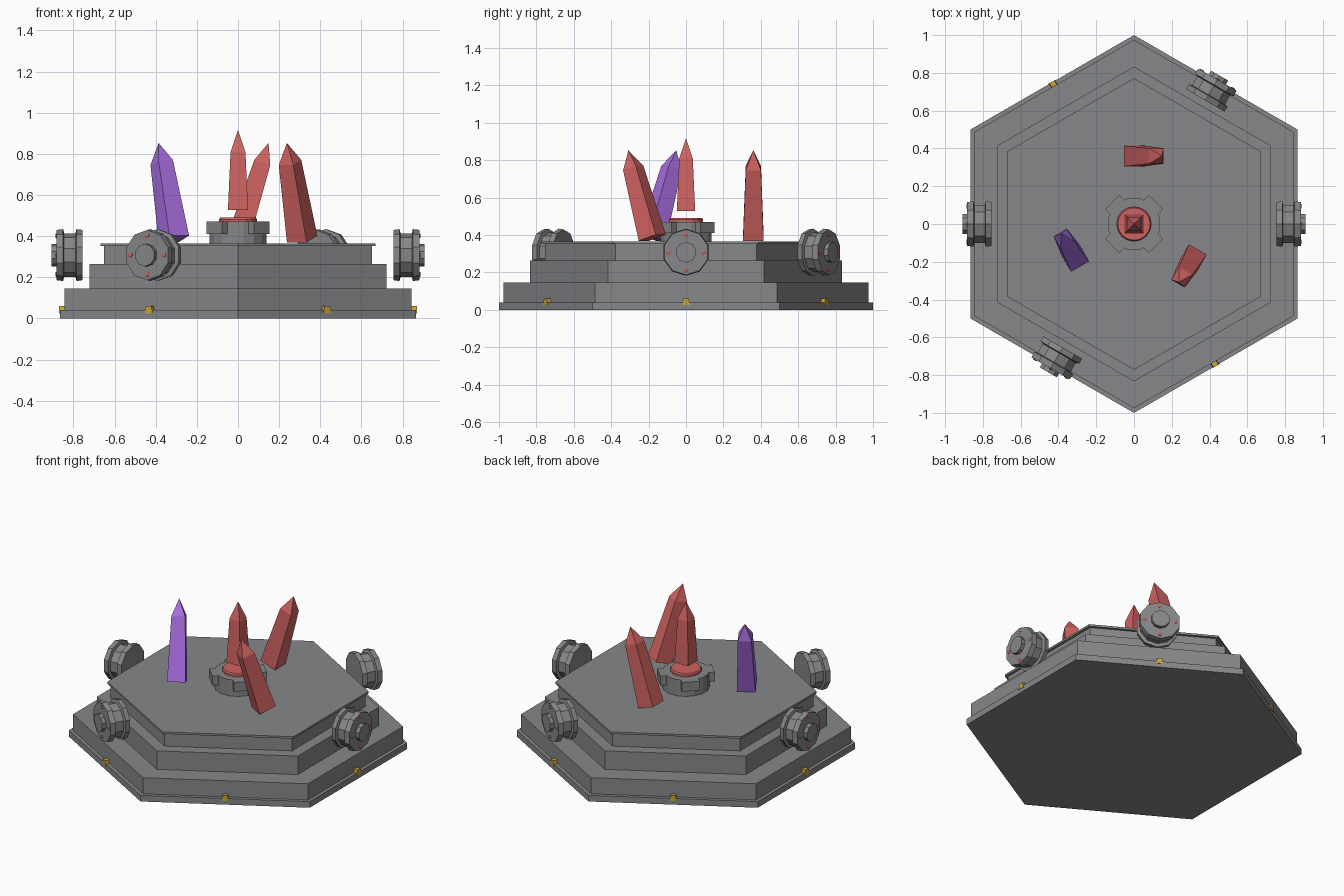
import bpy, bmesh
from math import pi, cos, sin, radians
from mathutils import Matrix

if "Cube" in bpy.data.objects:
    bpy.data.objects.remove(bpy.data.objects["Cube"])


def material(name, r, g, b):
    m = bpy.data.materials.new(name)
    m.use_nodes = True
    m.diffuse_color = (r, g, b, 1)
    m.node_tree.nodes["Principled BSDF"].inputs["Base Color"].default_value = (r, g, b, 1)
    return m


STONE = material("stone grey", 0.24, 0.245, 0.25)
RED = material("crystal red", 0.63, 0.125, 0.12)
PURPLE = material("crystal purple", 0.39, 0.155, 0.74)
GOLD = material("gold", 0.6, 0.38, 0.04)


def lathe(name, profile, sides, mat, matrix=Matrix(), start=0.0):
    """Stack of polygon rings from (radius, height) pairs, capped at both ends."""
    bm = bmesh.new()
    rings = []
    for r, h in profile:
        if r == 0:
            rings.append([bm.verts.new((0, 0, h))] * sides)
        else:
            angles = [start + 2 * pi * i / sides for i in range(sides)]
            rings.append([bm.verts.new((r * cos(a), r * sin(a), h)) for a in angles])
    for low, high in zip(rings, rings[1:]):
        for i in range(sides):
            j = (i + 1) % sides
            corners = [low[i], low[j], high[j], high[i]]
            bm.faces.new(list(dict.fromkeys(corners)))
    for ring, (r, h) in ((rings[0], profile[0]), (rings[-1], profile[-1])):
        if r > 0:
            bm.faces.new(ring)
    bmesh.ops.recalc_face_normals(bm, faces=bm.faces)
    mesh = bpy.data.meshes.new(name)
    bm.to_mesh(mesh)
    bm.free()
    mesh.materials.append(mat)
    mesh.transform(matrix)
    ob = bpy.data.objects.new(name, mesh)
    bpy.context.collection.objects.link(ob)
    return ob


def box(name, low, high, mat, matrix=Matrix(), top_scale=1.0):
    """Box between two corners, with its top optionally narrowed across y."""
    bm = bmesh.new()
    bmesh.ops.create_cube(bm, size=1)
    for v in bm.verts:
        v.co = [l + (c + 0.5) * (h - l) for c, l, h in zip(v.co, low, high)]
        if v.co.z > low[2] + 0.0001:
            v.co.y *= top_scale
    mesh = bpy.data.meshes.new(name)
    bm.to_mesh(mesh)
    bm.free()
    mesh.materials.append(mat)
    mesh.transform(matrix)
    ob = bpy.data.objects.new(name, mesh)
    bpy.context.collection.objects.link(ob)
    return ob


def turn(degrees, axis="Z"):
    return Matrix.Rotation(radians(degrees), 4, axis)


def move(x, y, z):
    return Matrix.Translation((x, y, z))


# Hexagonal stepped platform
TIERS = (("base_plate", 1.0, 0, 0.04), ("lower_step", 0.975, 0.04, 0.145),
         ("middle_step", 0.833, 0.145, 0.265), ("upper_step", 0.753, 0.265, 0.352),
         ("top_slab", 0.772, 0.352, 0.365))
for name, r, z0, z1 in TIERS:
    lathe(name, [(r, z0), (r, z1)], 6, STONE, start=pi / 2)

# Gold clip in the middle of each side
for k in range(6):
    box(f"gold_clip_{k + 1}", (0.835, -0.021, 0.025), (0.869, 0.021, 0.06), GOLD,
        turn(60 * k), 0.7)

# Grooved wheels on four of the six sides
WHEEL = [(0.122, 0.755), (0.126, 0.785), (0.106, 0.79), (0.106, 0.845),
         (0.126, 0.85), (0.122, 0.883)]
for k, angle in enumerate((0, 60, 180, 240), 1):
    place = turn(angle) @ move(0, 0, 0.308) @ turn(90, "Y")
    lathe(f"wheel_{k}", WHEEL, 10, STONE, place)
    lathe(f"wheel_hub_{k}", [(0.055, 0.88), (0.055, 0.907)], 10, STONE, place)
    for s in range(4):
        lathe(f"wheel_stud_{k}_{s + 1}", [(0.012, 0.88), (0.012, 0.885), (0.006, 0.888)], 8,
              RED, place @ turn(90 * s) @ move(0.094, 0, 0))

# Central pedestal with four lugs and a red disc
lathe("pedestal", [(0.14, 0.365), (0.14, 0.47)], 16, STONE, start=pi / 16)
for k in range(4):
    box(f"pedestal_lug_{k + 1}", (0.08, -0.053, 0.41), (0.163, 0.053, 0.47), STONE,
        turn(45 + 90 * k))
lathe("pedestal_disc", [(0.092, 0.47), (0.092, 0.482), (0.086, 0.49)], 16, RED)


# Four-sided crystals: one floating upright, three leaning around it
def crystal(name, width, shoulder, length, mat, matrix):
    r = width / 2 ** 0.5
    lathe(name, [(r, 0), (r * 0.74, shoulder), (0, length)], 4, mat, matrix, pi / 4)


crystal("centre_crystal", 0.098, 0.28, 0.39, RED, move(0, 0, 0.528))
for name, angle, mat in (("back_crystal", 0, RED), ("right_crystal", 120, PURPLE),
                         ("left_crystal", 240, RED)):
    crystal(name, 0.11, 0.39, 0.49, mat,
            turn(angle) @ move(0, 0.36, 0.386) @ turn(17.6, "Y"))
